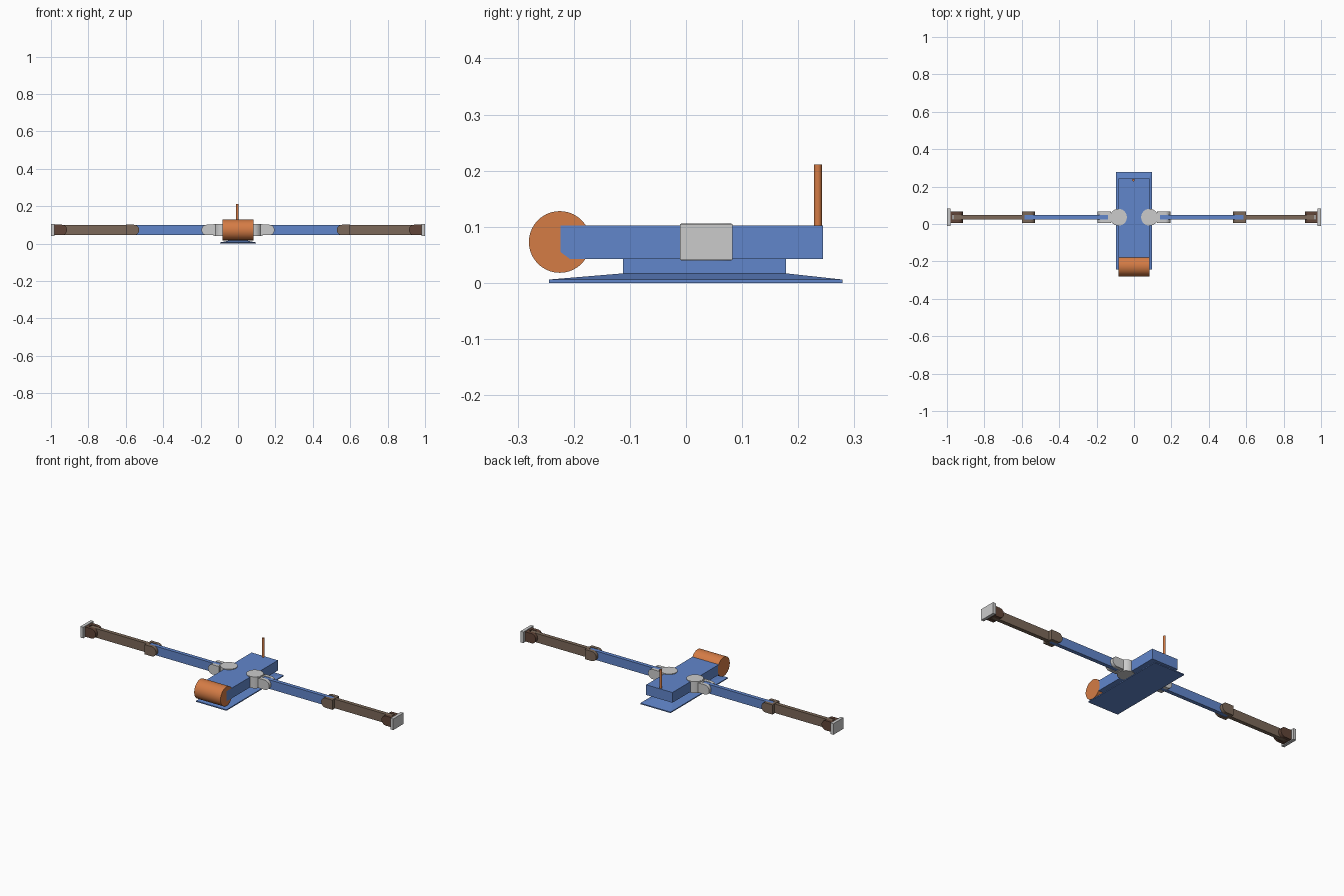
import bpy, bmesh, math
from mathutils import Vector, Matrix

if "Cube" in bpy.data.objects:
    bpy.data.objects.remove(bpy.data.objects["Cube"])

def material(name, rgb):
    m = bpy.data.materials.new(name)
    m.diffuse_color = (*rgb, 1)
    m.use_nodes = True
    m.node_tree.nodes["Principled BSDF"].inputs["Base Color"].default_value = m.diffuse_color
    return m

BLUE = material("blue_paint", (0.12, 0.24, 0.60))
BROWN = material("brown_paint", (0.20, 0.14, 0.10))
DARK = material("dark_brown", (0.12, 0.06, 0.04))
ORANGE = material("orange_paint", (0.66, 0.20, 0.06))

def finish(name, bm, mat=None, mirror=False, smooth=False):
    bmesh.ops.recalc_face_normals(bm, faces=bm.faces[:])
    me = bpy.data.meshes.new(name)
    bm.to_mesh(me)
    bm.free()
    ob = bpy.data.objects.new(name, me)
    bpy.context.collection.objects.link(ob)
    if mat:
        me.materials.append(mat)
    if mirror:
        ob.modifiers.new("mirror", 'MIRROR').use_mirror_merge = False
    if smooth:
        bpy.ops.object.select_all(action='DESELECT')
        ob.select_set(True)
        bpy.context.view_layer.objects.active = ob
        bpy.ops.object.shade_smooth_by_angle(angle=math.radians(35))
    return ob

def add_box(bm, x, y, z):
    lo, hi = Vector((x[0], y[0], z[0])), Vector((x[1], y[1], z[1]))
    mat = Matrix.Translation((lo + hi) / 2) @ Matrix.Diagonal((*(hi - lo), 1))
    bmesh.ops.create_cube(bm, size=1, matrix=mat)

def box(name, x, y, z, mat=None, mirror=False):
    bm = bmesh.new()
    add_box(bm, x, y, z)
    return finish(name, bm, mat, mirror)

def cylinder(name, centre, r, depth, axis='Z', mat=None, mirror=False, seg=40):
    rot = Matrix.Rotation(math.pi / 2, 4, 'Y') if axis == 'X' else Matrix.Identity(4)
    bm = bmesh.new()
    bmesh.ops.create_cone(bm, cap_ends=True, segments=seg, radius1=r, radius2=r,
                          depth=depth, matrix=Matrix.Translation(centre) @ rot)
    return finish(name, bm, mat, mirror, True)

AY, AZ = 0.036, 0.073   # arm centre line

def fork(name, pivot, flat, mat=None, r=0.028):
    """Two cheeks rounded about the pivot, joined by a bridge at the flat end."""
    bm = bmesh.new()
    d = 1 if flat > pivot else -1
    pts = [(pivot - d * r * math.cos(a), AZ + r * math.sin(a))
           for a in [math.pi * (i / 16 - 0.5) for i in range(17)]]
    pts += [(flat, AZ + r), (flat, AZ - r)]
    for y in (AY - 0.031, AY + 0.012):
        f = bm.faces.new([bm.verts.new((px, y, pz)) for px, pz in pts])
        g = bmesh.ops.extrude_face_region(bm, geom=[f])
        bmesh.ops.translate(bm, vec=(0, 0.019, 0),
                            verts=[v for v in g["geom"] if isinstance(v, bmesh.types.BMVert)])
    add_box(bm, sorted((flat, flat - d * 0.014)), (AY - 0.031, AY + 0.031), (AZ - r, AZ + r))
    return finish(name, bm, mat, True, True)

# sloped base plate
bm = bmesh.new()
rings = []
for x, y0, y1, z in ((0.097, -0.244, 0.279, 0), (0.097, -0.244, 0.279, 0.006),
                     (0.045, -0.112, 0.178, 0.017)):
    rings.append([bm.verts.new(p) for p in
                  ((-x, y0, z), (x, y0, z), (x, y1, z), (-x, y1, z))])
for a, b in zip(rings, rings[1:]):
    for i in range(4):
        j = (i + 1) % 4
        bm.faces.new((a[i], a[j], b[j], b[i]))
bm.faces.new(rings[0])
bm.faces.new(rings[-1])
finish("base_plate", bm, BLUE)

# body, front drum and rear antenna
box("pedestal", (-0.045, 0.045), (-0.112, 0.178), (0.016, 0.044), BLUE)
box("body", (-0.084, 0.084), (-0.224, 0.244), (0.043, 0.102), BLUE)
cylinder("front_drum", (0, -0.225, 0.073), 0.055, 0.168, 'X', ORANGE)
cylinder("antenna", (-0.003, 0.235, 0.156), 0.007, 0.11, 'Z', ORANGE, seg=16)

# shoulders
cylinder("shoulder_disc", (0.083, AY, AZ), 0.045, 0.066, mirror=True)
box("shoulder_block", (0.083, 0.13), (AY - 0.024, AY + 0.024), (AZ - 0.032, AZ + 0.032), mirror=True)
fork("shoulder_fork", 0.167, 0.124)

# arms
box("upper_arm", (0.14, 0.585), (AY - 0.011, AY + 0.011), (AZ - 0.026, AZ + 0.026), BLUE, True)
fork("elbow_fork", 0.556, 0.600, BROWN)
box("forearm", (0.595, 0.965), (AY - 0.011, AY + 0.011), (AZ - 0.026, AZ + 0.026), BROWN, True)

# wrists and end plates
fork("wrist_fork", 0.942, 0.984, DARK)
box("end_plate", (0.982, 1.0), (AY - 0.047, AY + 0.047), (AZ - 0.032, AZ + 0.032), mirror=True)
